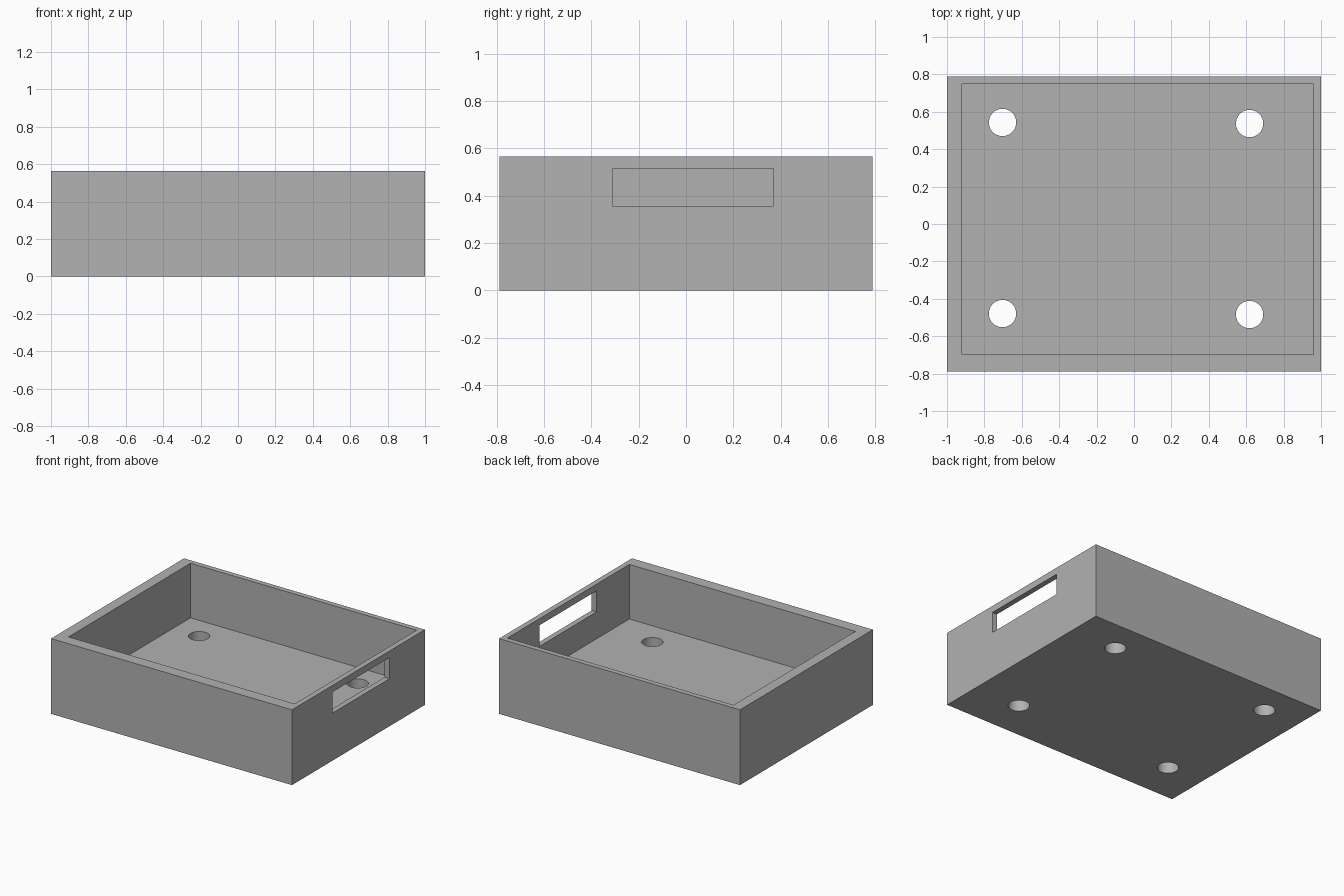
import bpy
import math
from mathutils import Vector

default = bpy.data.objects.get("Cube")
if default:
    bpy.data.objects.remove(default, do_unlink=True)

grey = bpy.data.materials.new("plain grey")
grey.use_nodes = True
colour = (0.445, 0.445, 0.445, 1)
grey.diffuse_color = colour
grey.node_tree.nodes["Principled BSDF"].inputs["Base Color"].default_value = colour


def box(name, low, high):
    """Box between two opposite corners."""
    low, high = Vector(low), Vector(high)
    bpy.ops.mesh.primitive_cube_add(size=1, location=(low + high) / 2)
    obj = bpy.context.object
    obj.name = name
    obj.scale = high - low
    bpy.ops.object.transform_apply(location=True, rotation=True, scale=True)
    obj.data.materials.append(grey)
    return obj


def cut(target, cutter):
    """Subtract the cutter from the target, then discard it."""
    cutter.hide_render = True
    bpy.context.view_layer.objects.active = target
    mod = target.modifiers.new("cut", "BOOLEAN")
    mod.operation = "DIFFERENCE"
    mod.solver = "EXACT"
    mod.object = cutter
    bpy.ops.object.modifier_apply(modifier=mod.name)
    bpy.data.objects.remove(cutter, do_unlink=True)


HEIGHT, FLOOR = 0.565, 0.155

# Open tray with uneven wall thickness
tray = box("tray", (-1, -0.788, 0), (1, 0.788, HEIGHT))
cut(tray, box("cavity", (-0.919, -0.698, FLOOR), (0.959, 0.749, HEIGHT + 0.2)))

# Slot through the left wall
cut(tray, box("wall_slot", (0.9, -0.31, 0.357), (1.1, 0.37, 0.515)))

# Four round holes through the floor
for x, y in ((-0.703, 0.543), (0.618, 0.537), (-0.703, -0.479), (0.618, -0.484)):
    bpy.ops.mesh.primitive_cylinder_add(vertices=48, radius=0.073, depth=0.4,
                                        location=(x, y, FLOOR / 2))
    hole = bpy.context.object
    hole.name = "floor_hole"
    hole.data.materials.append(grey)
    cut(tray, hole)

# Smooth hole walls, crisp box edges
bpy.ops.object.select_all(action="DESELECT")
tray.select_set(True)
bpy.context.view_layer.objects.active = tray
bpy.ops.object.shade_smooth_by_angle(angle=math.radians(30))
